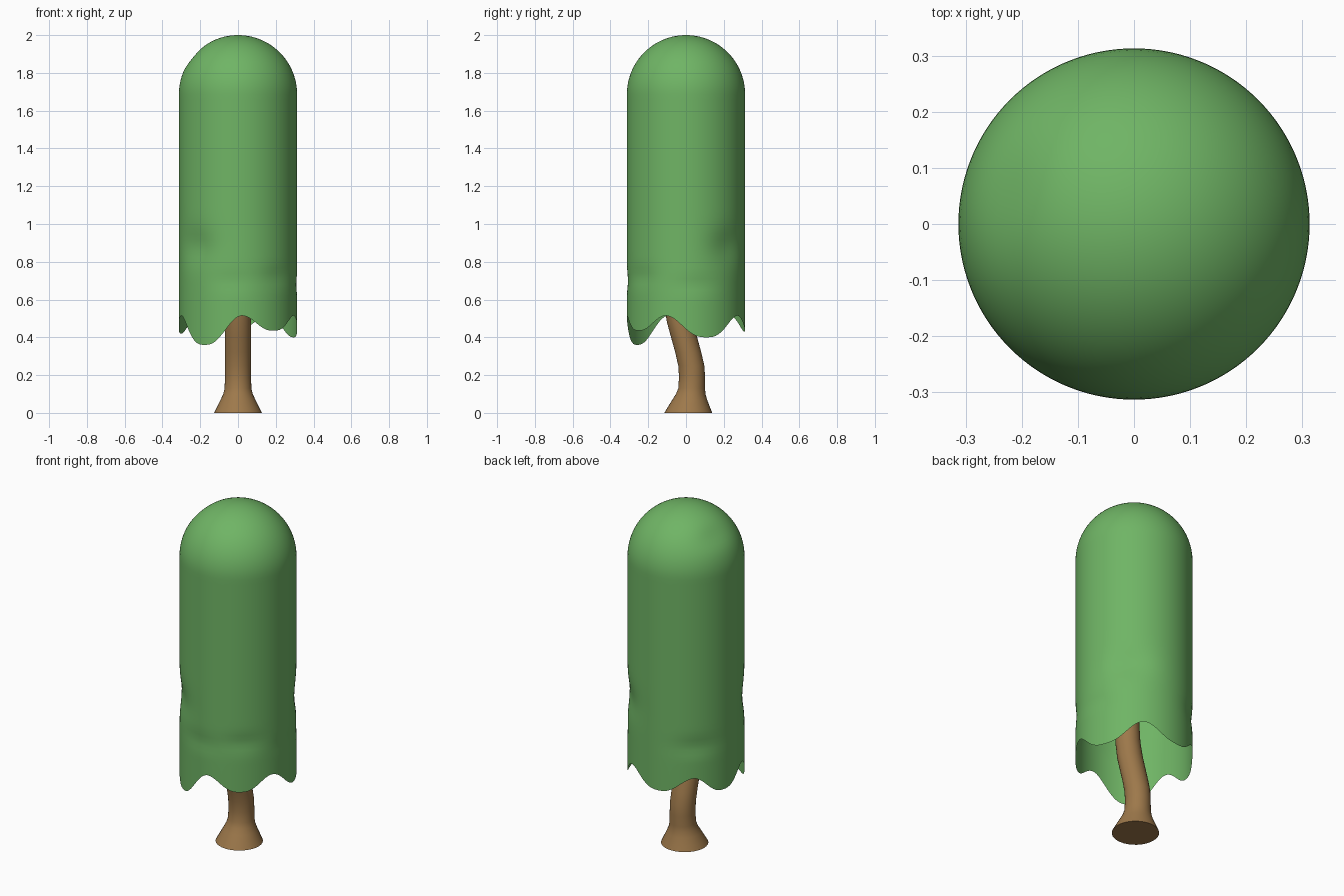
import bpy, bmesh, math

if "Cube" in bpy.data.objects:
    bpy.data.objects.remove(bpy.data.objects["Cube"])


def material(name, color):
    mat = bpy.data.materials.new(name)
    mat.diffuse_color = (*color, 1)
    mat.use_nodes = True
    mat.node_tree.nodes["Principled BSDF"].inputs["Base Color"].default_value = mat.diffuse_color
    return mat


def loft(name, rings, mat, top_point=None, close_bottom=False, close_top=False):
    """Skin a stack of closed rings, listed from bottom to top."""
    bm = bmesh.new()
    rows = [[bm.verts.new(p) for p in ring] for ring in rings]
    n = len(rows[0])
    for low, high in zip(rows, rows[1:]):
        for i in range(n):
            j = (i + 1) % n
            bm.faces.new((low[i], low[j], high[j], high[i]))
    if top_point:
        tip = bm.verts.new(top_point)
        for i in range(n):
            bm.faces.new((rows[-1][i], rows[-1][(i + 1) % n], tip))
    if close_bottom:
        bm.faces.new(rows[0][::-1])
    if close_top:
        bm.faces.new(rows[-1])
    mesh = bpy.data.meshes.new(name)
    bm.to_mesh(mesh)
    bm.free()
    mesh.materials.append(mat)
    obj = bpy.data.objects.new(name, mesh)
    bpy.context.collection.objects.link(obj)
    bpy.context.view_layer.objects.active = obj
    bpy.ops.object.select_all(action='DESELECT')
    obj.select_set(True)
    bpy.ops.object.shade_smooth_by_angle(angle=math.radians(40))
    return obj


green = material("leaf_green", (0.16, 0.46, 0.13))
brown = material("bark_brown", (0.34, 0.19, 0.07))

# Foliage hem: notch angles, and the depth of the lobe following each notch
NOTCHES = [-163, -86, -20, 60, 133]
LOBES = [0.36, 0.435, 0.40, 0.43, 0.42]
NOTCH_Z = 0.515


def hem(angle):
    a = (angle + 163) % 360 - 163
    ends = NOTCHES[1:] + [NOTCHES[0] + 360]
    for start, end, lobe in zip(NOTCHES, ends, LOBES):
        if start <= a <= end:
            t = (a - start) / (end - start)
            w = (0.5 + 0.5 * math.cos(2 * math.pi * t)) ** 1.4
            return lobe + (NOTCH_Z - lobe) * w
    return NOTCH_Z


# Soft dents: angle, height, depth, angular width, vertical width
DENTS = [(45, 0.88, 0.018, 22, 0.09), (-135, 0.88, 0.018, 22, 0.09),
         (-50, 0.72, 0.008, 20, 0.05), (135, 0.70, 0.008, 22, 0.05),
         (-95, 0.70, 0.006, 22, 0.05), (10, 0.68, 0.006, 22, 0.04),
         (165, 1.89, 0.012, 25, 0.05)]


def dent(angle, z):
    total = 0
    for a, h, depth, wa, wz in DENTS:
        da = (angle - a + 180) % 360 - 180
        total += depth * math.exp(-(da / wa) ** 2 - ((z - h) / wz) ** 2)
    return total


# Foliage: open round-topped shell with a scalloped hem
R, DOME_Z, SEG = 0.313, 1.687, 120
rings = []


def leaf_ring(height, radius):
    ring = []
    for i in range(SEG):
        deg = 360 * i / SEG
        z = height(deg)
        r = radius - dent(deg, z)
        ring.append((r * math.cos(math.radians(deg)), r * math.sin(math.radians(deg)), z))
    rings.append(ring)


for k in range(8):
    leaf_ring(lambda d: hem(d) + (0.62 - hem(d)) * k / 8, R)
for k in range(36):
    leaf_ring(lambda d: 0.62 + (DOME_Z - 0.62) * k / 36, R)
for k in range(20):
    t = math.pi / 2 * k / 20
    leaf_ring(lambda d: DOME_Z + R * math.sin(t), R * math.cos(t))
loft("foliage", rings, green, top_point=(0, 0, 2.0))

# Trunk: flared foot, then leaning toward the front; height, y offset, radius
TRUNK = [(0, 0.012, 0.127), (0.03, 0.015, 0.112), (0.07, 0.02, 0.092),
         (0.10, 0.025, 0.078), (0.13, 0.03, 0.071), (0.19, 0.032, 0.069),
         (0.25, 0.028, 0.069), (0.32, 0.012, 0.069), (0.40, -0.01, 0.069),
         (0.48, -0.032, 0.069), (0.58, -0.05, 0.067), (0.70, -0.055, 0.064),
         (0.85, -0.04, 0.06), (1.0, -0.02, 0.055)]
trunk_rings = [[(r * math.cos(2 * math.pi * i / 32), y + r * math.sin(2 * math.pi * i / 32), z)
                for i in range(32)] for z, y, r in TRUNK]
loft("trunk", trunk_rings, brown, close_bottom=True, close_top=True)
